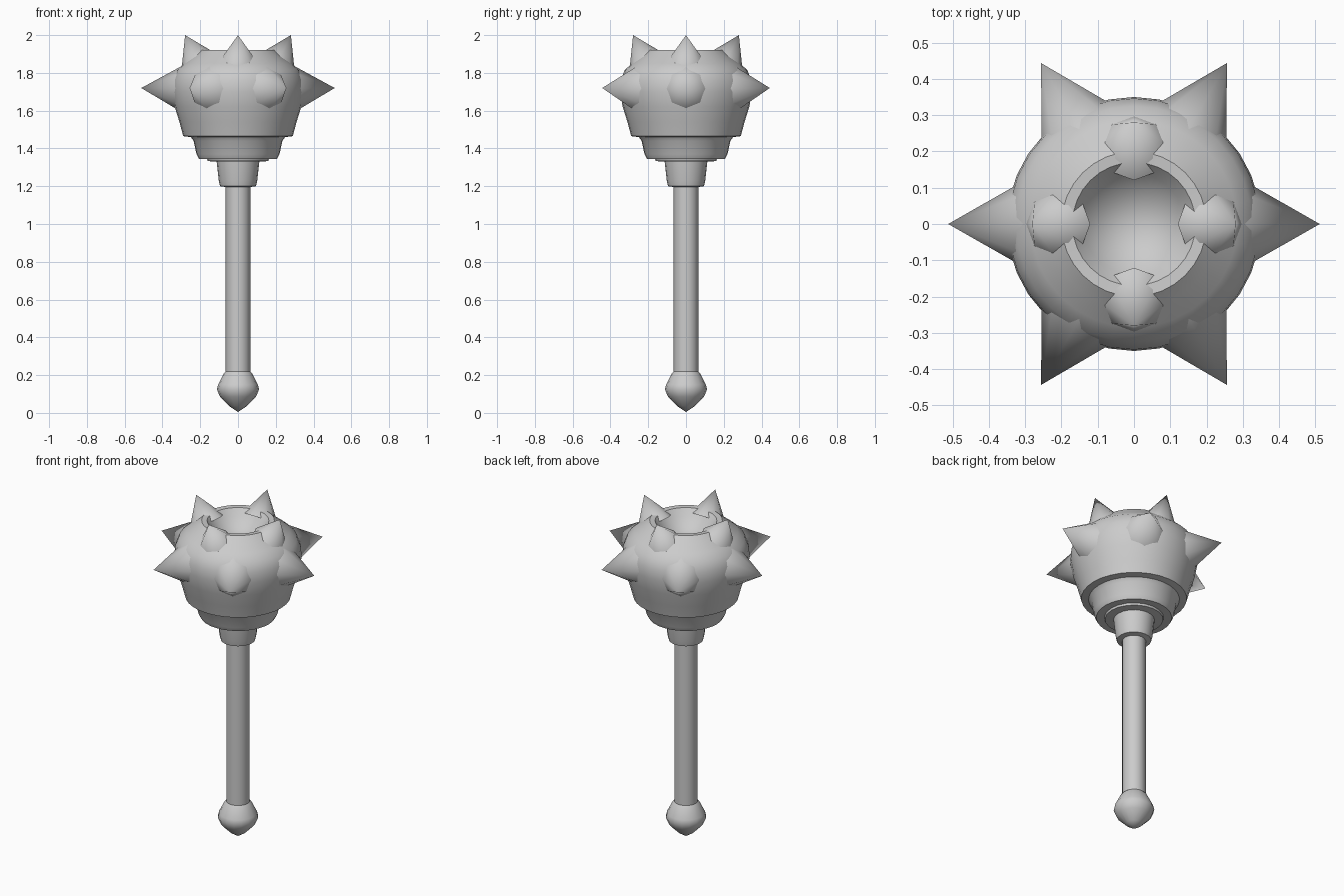
import bpy, bmesh
from math import sin, cos, pi, radians
from mathutils import Vector

if "Cube" in bpy.data.objects:
    bpy.data.objects.remove(bpy.data.objects["Cube"])


def finish(name, bm, angle):
    bmesh.ops.recalc_face_normals(bm, faces=bm.faces)
    mesh = bpy.data.meshes.new(name)
    bm.to_mesh(mesh)
    bm.free()
    obj = bpy.data.objects.new(name, mesh)
    bpy.context.collection.objects.link(obj)
    bpy.ops.object.select_all(action='DESELECT')
    obj.select_set(True)
    bpy.context.view_layer.objects.active = obj
    bpy.ops.object.shade_smooth_by_angle(angle=radians(angle))
    return obj


def lathe(name, profile, sides, angle=40):
    """Revolve (radius, height) points around z."""
    bm = bmesh.new()
    verts = [bm.verts.new((r, 0, z)) for r, z in profile]
    edges = [bm.edges.new(pair) for pair in zip(verts, verts[1:])]
    bmesh.ops.spin(bm, geom=verts + edges, axis=(0, 0, 1), cent=(0, 0, 0),
                   angle=2 * pi, steps=sides, use_duplicate=False)
    bmesh.ops.remove_doubles(bm, verts=bm.verts, dist=0.0005)
    return finish(name, bm, angle)


def spike(name, base, tip, radius, sides=8):
    """Pointed cone from a buried base centre to its tip."""
    base, tip = Vector(base), Vector(tip)
    axis = tip - base
    bm = bmesh.new()
    bmesh.ops.create_cone(bm, cap_ends=False, segments=sides, radius1=radius,
                          radius2=0, depth=axis.length)
    bmesh.ops.remove_doubles(bm, verts=bm.verts, dist=0.0005)
    obj = finish(name, bm, 50)
    obj.location = (base + tip) / 2
    obj.rotation_euler = axis.to_track_quat('Z', 'Y').to_euler()
    return obj


# Handle with pommel
lathe("handle", [(0.065, 0.18), (0.065, 1.36)], 16)
lathe("pommel", [(0, 0.005), (0.045, 0.035), (0.095, 0.085), (0.112, 0.125),
                 (0.105, 0.15), (0.075, 0.21), (0.06, 0.225)], 16, 50)

# Collar under the head
lathe("collar", [(0.06, 1.195), (0.095, 1.2), (0.102, 1.23), (0.113, 1.33),
                 (0.16, 1.333), (0.165, 1.35)], 20)

# Head: stepped base, round body and hollow top
lathe("head", [(0.06, 1.345), (0.207, 1.345), (0.22, 1.37), (0.235, 1.44),
               (0.25, 1.46), (0.29, 1.465), (0.31, 1.54), (0.335, 1.62),
               (0.35, 1.70), (0.346, 1.76), (0.325, 1.815), (0.285, 1.85),
               (0.235, 1.89), (0.20, 1.92), (0.17, 1.918), (0.14, 1.88),
               (0.09, 1.83), (0, 1.80)], 32)

# Six spikes around the middle
for i in range(6):
    a = i * pi / 3
    c, s = cos(a), sin(a)
    spike(f"side_spike_{i + 1}", (0.27 * c, 0.27 * s, 1.715),
          (0.512 * c, 0.512 * s, 1.72), 0.138)

# Four spikes around the rim
for i in range(4):
    a = i * pi / 2
    c, s = cos(a), sin(a)
    spike(f"top_spike_{i + 1}", (0.21 * c, 0.21 * s, 1.86),
          (0.28 * c, 0.28 * s, 2.0), 0.1)
